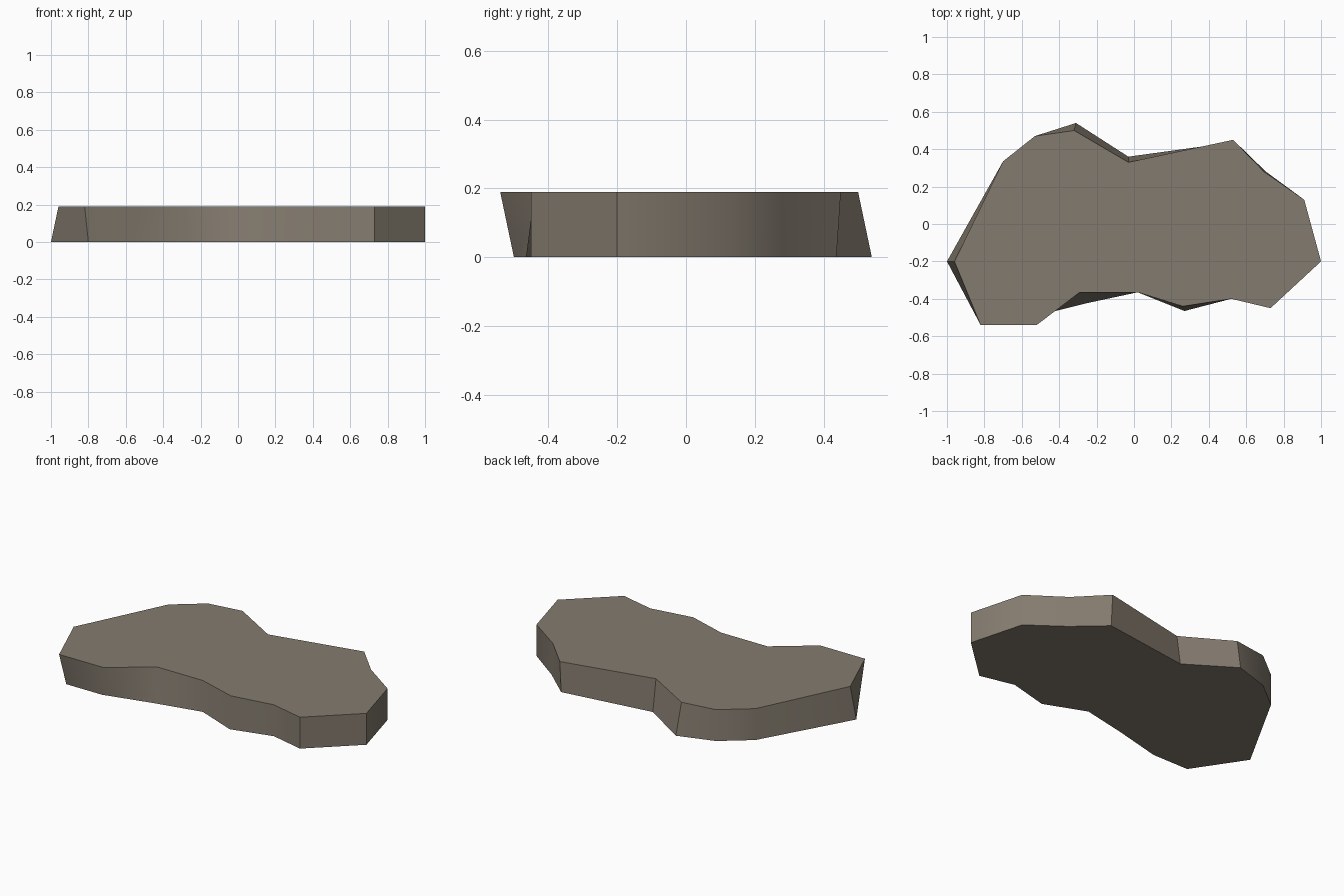
import bpy, bmesh, math

if "Cube" in bpy.data.objects:
    bpy.data.objects.remove(bpy.data.objects["Cube"])

HEIGHT = 0.19

# Top outline, counter-clockwise seen from above
top = [(-0.96, -0.20), (-0.82, -0.54), (-0.52, -0.54), (-0.29, -0.365),
       (0.02, -0.365), (0.26, -0.44), (0.52, -0.40), (0.73, -0.45),
       (1.00, -0.20), (0.91, 0.13), (0.695, 0.28), (0.53, 0.45),
       (-0.03, 0.33), (-0.32, 0.50), (-0.53, 0.47), (-0.70, 0.335)]

# Bottom corners that differ from the top outline
moved = {0: (-1.00, -0.20), 1: (-0.80, -0.50), 2: (-0.56, -0.50),
         3: (-0.26, -0.425), 5: (0.27, -0.465), 10: (0.705, 0.28),
         11: (0.53, 0.437), 12: (-0.03, 0.36), 13: (-0.31, 0.54)}
bottom = [moved.get(i, p) for i, p in enumerate(top)]

# Flat rock slab: two caps joined by a ring of side faces
bm = bmesh.new()
upper = [bm.verts.new((x, y, HEIGHT)) for x, y in top]
lower = [bm.verts.new((x, y, 0)) for x, y in bottom]
bm.faces.new(upper)
bm.faces.new(lower[::-1])
n = len(top)
for i in range(n):
    j = (i + 1) % n
    bm.faces.new((lower[i], lower[j], upper[j], upper[i]))
bmesh.ops.recalc_face_normals(bm, faces=bm.faces)

mesh = bpy.data.meshes.new("rock_slab")
bm.to_mesh(mesh)
bm.free()
slab = bpy.data.objects.new("rock_slab", mesh)
bpy.context.collection.objects.link(slab)

# Stone colour
stone = bpy.data.materials.new("warm_grey_stone")
stone.diffuse_color = (0.23, 0.198, 0.158, 1)
stone.use_nodes = True
stone.node_tree.nodes["Principled BSDF"].inputs["Base Color"].default_value = stone.diffuse_color
mesh.materials.append(stone)

# Soft sides with crisp rims
bpy.context.view_layer.objects.active = slab
slab.select_set(True)
bpy.ops.object.shade_smooth_by_angle(angle=math.radians(40))
